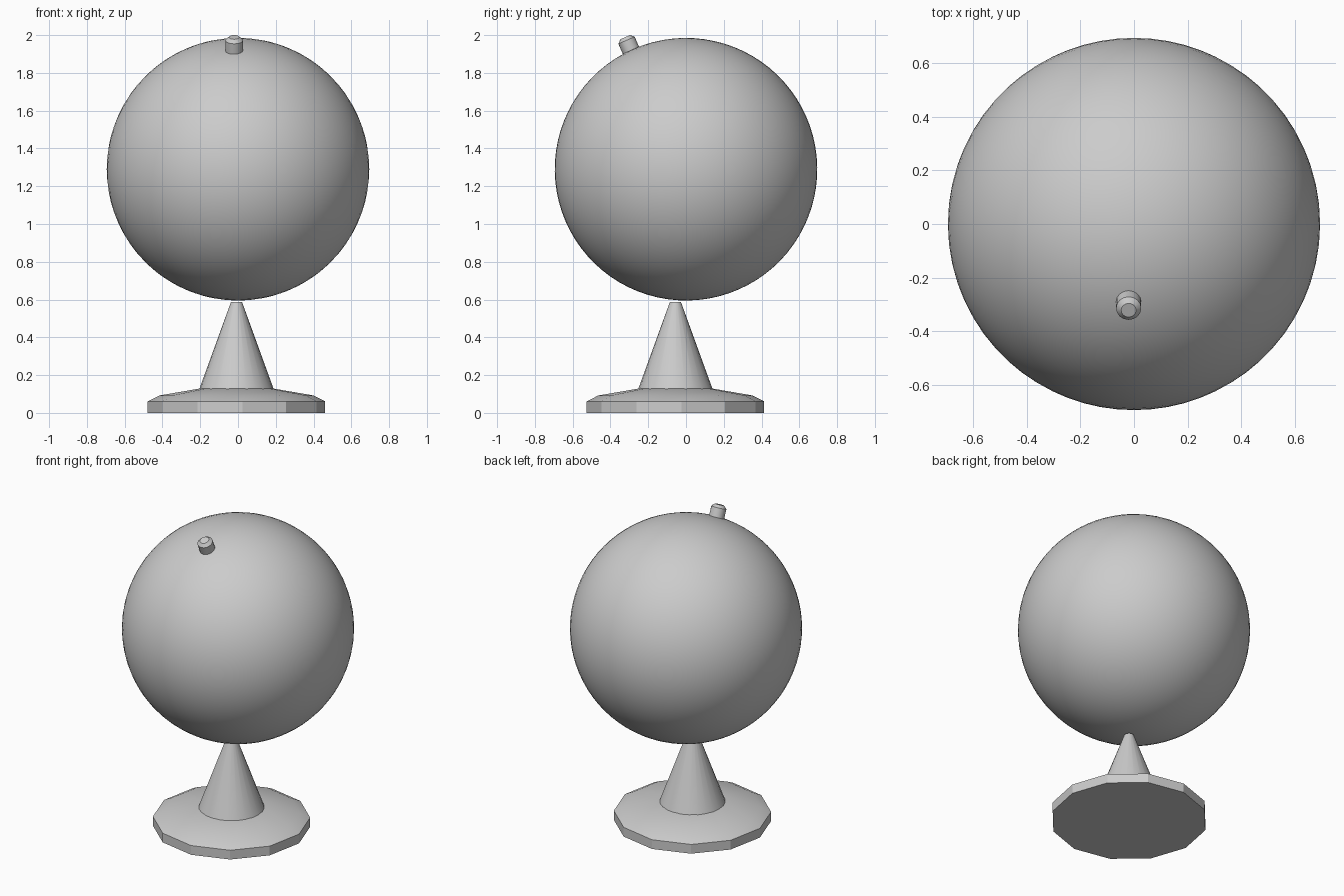
import bpy, bmesh, math
from mathutils import Matrix

if "Cube" in bpy.data.objects:
    bpy.data.objects.remove(bpy.data.objects["Cube"])

grey = bpy.data.materials.new("light grey")
grey.diffuse_color = (0.6, 0.6, 0.6, 1)
grey.use_nodes = True
grey.node_tree.nodes["Principled BSDF"].inputs["Base Color"].default_value = grey.diffuse_color


def finish(name, bm, matrix, angle):
    bmesh.ops.recalc_face_normals(bm, faces=bm.faces[:])
    mesh = bpy.data.meshes.new(name)
    bm.to_mesh(mesh)
    bm.free()
    mesh.transform(matrix)
    mesh.materials.append(grey)
    obj = bpy.data.objects.new(name, mesh)
    bpy.context.collection.objects.link(obj)
    bpy.ops.object.select_all(action='DESELECT')
    obj.select_set(True)
    bpy.context.view_layer.objects.active = obj
    bpy.ops.object.shade_smooth_by_angle(angle=math.radians(angle))
    return obj


def lathe(name, profile, sides, matrix, angle=25, turn=0.0):
    """Stack rings of (radius, height) and cap both ends."""
    bm = bmesh.new()
    rings = []
    for r, z in profile:
        rings.append([bm.verts.new((r * math.cos(turn + math.tau * i / sides),
                                    r * math.sin(turn + math.tau * i / sides), z))
                      for i in range(sides)])
    for a, b in zip(rings, rings[1:]):
        for i in range(sides):
            j = (i + 1) % sides
            bm.faces.new((a[i], a[j], b[j], b[i]))
    bm.faces.new(rings[0][::-1])
    bm.faces.new(rings[-1])
    return finish(name, bm, matrix, angle)


stand = Matrix.Translation((-0.008, -0.056, 0))

# twelve-sided foot with a bevelled rim and shallow sloping top
lathe("base", [(0.471, 0), (0.471, 0.061), (0.41, 0.092), (0.195, 0.129)],
      12, stand, turn=math.radians(4))

# tapered support
lathe("support_cone", [(0.197, 0.126), (0.029, 0.588)], 24, stand)

# globe, tilted on its axis
tilt = Matrix.Rotation(math.radians(23.5), 4, 'X')
bm = bmesh.new()
bmesh.ops.create_uvsphere(bm, u_segments=64, v_segments=40, radius=0.695)
finish("globe", bm, Matrix.Translation((0, 0, 1.29)) @ tilt, 60)

# pole pin with bevelled tip, half sunk into the globe
lathe("pole_pin", [(0.047, -0.16), (0.047, -0.018), (0.028, 0)], 16,
      Matrix.Translation((-0.02, -0.322, 1.989)) @ tilt)
